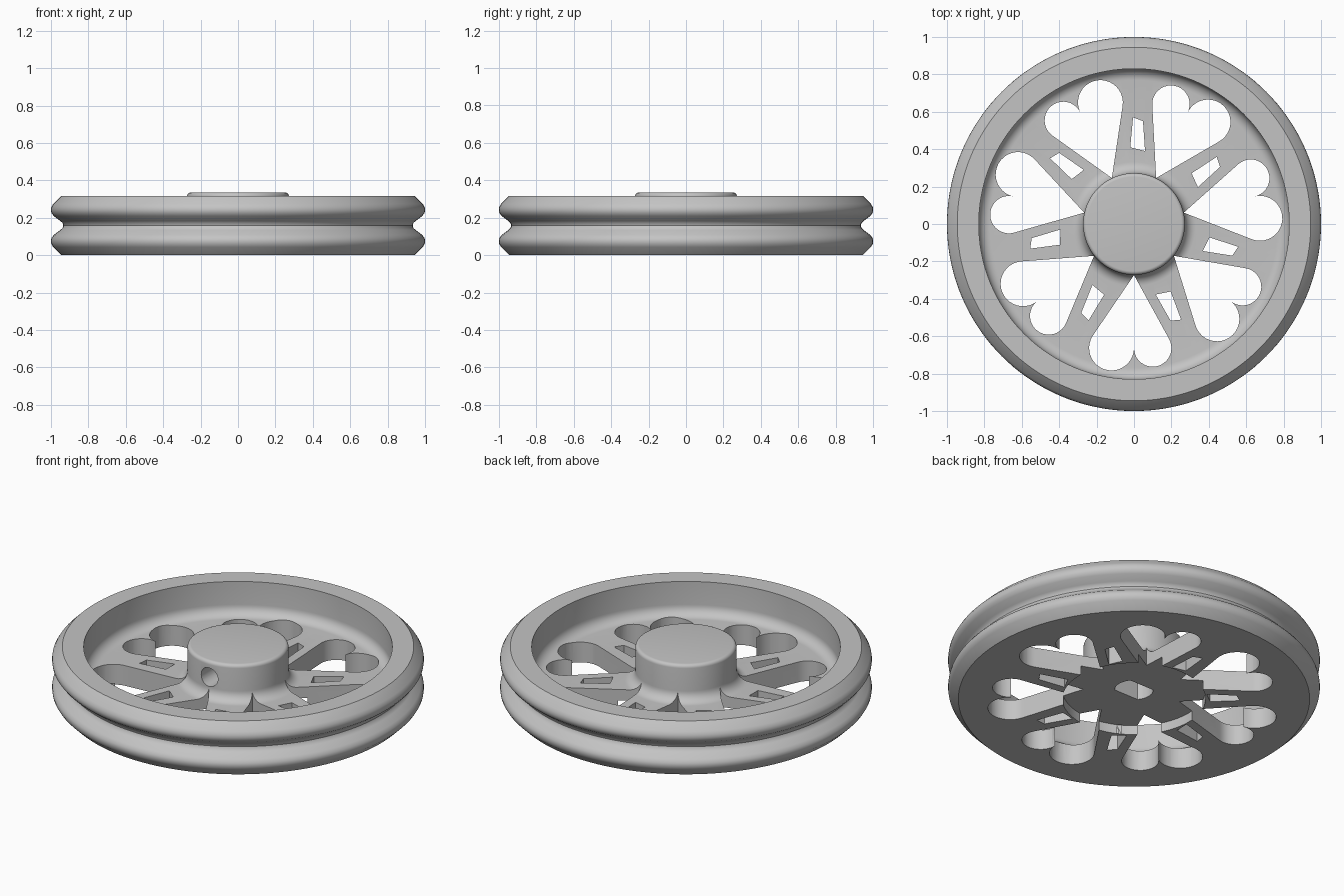
import bpy, bmesh
from math import pi, cos, sin, atan2, acos, hypot, radians
from mathutils import Matrix, Vector

old = bpy.data.objects.get("Cube")
if old:
    bpy.data.objects.remove(old, do_unlink=True)

HEIGHT, WEB, SPOKES = 0.317, 0.12, 7
HUB_R, RIM_R, FILLET = 0.272, 0.83, 0.06

grey = bpy.data.materials.new("plain_grey")
grey.use_nodes = True
colour = (0.55, 0.55, 0.55, 1)
grey.diffuse_color = colour
grey.node_tree.nodes["Principled BSDF"].inputs["Base Color"].default_value = colour


def arc(cx, cy, r, start, end, n):
    """Points on an arc, angles in radians."""
    return [(cx + r * cos(start + (end - start) * i / n),
             cy + r * sin(start + (end - start) * i / n)) for i in range(n + 1)]


def make_object(name, bm):
    bmesh.ops.recalc_face_normals(bm, faces=bm.faces)
    mesh = bpy.data.meshes.new(name)
    bm.to_mesh(mesh)
    bm.free()
    obj = bpy.data.objects.new(name, mesh)
    bpy.context.collection.objects.link(obj)
    mesh.materials.append(grey)
    return obj


def add_prism(bm, outline, z0, z1, matrix=Matrix()):
    """Closed outline extruded from z0 to z1."""
    face = bm.faces.new([bm.verts.new(matrix @ Vector((x, y, z0))) for x, y in outline])
    made = bmesh.ops.extrude_face_region(bm, geom=[face])["geom"]
    verts = [v for v in made if isinstance(v, bmesh.types.BMVert)]
    bmesh.ops.translate(bm, verts=verts, vec=matrix.to_3x3() @ Vector((0, 0, z1 - z0)))


def prism(name, outline, z0, z1, matrix=Matrix()):
    bm = bmesh.new()
    add_prism(bm, outline, z0, z1, matrix)
    return make_object(name, bm)


# Wheel body: lathed half section with a grooved rim, thin web and raised hub
lip = [(0.945, 0), (0.988, 0.043), (0.998, 0.06), (1, 0.075), (0.998, 0.09),
       (0.985, 0.108), (0.95, 0.134), (0.938, 0.145)]
section = [(0, 0)] + lip + [(0.934, HEIGHT / 2)]
section += [(r, HEIGHT - z) for r, z in reversed(lip)]
section += [(RIM_R, HEIGHT)]
section += arc(RIM_R - FILLET, WEB + FILLET, FILLET, 0, -pi / 2, 8)
section += arc(HUB_R + FILLET, WEB + FILLET, FILLET, -pi / 2, -pi, 8)
section += arc(HUB_R - 0.02, HEIGHT - 0.002, 0.02, 0, pi / 2, 5)
section += [(0, HEIGHT + 0.018)]

bm = bmesh.new()
verts = [bm.verts.new((r, 0, z)) for r, z in section]
edges = [bm.edges.new(pair) for pair in zip(verts, verts[1:])]
bmesh.ops.spin(bm, geom=verts + edges, cent=(0, 0, 0), axis=(0, 0, 1),
               angle=2 * pi, steps=144, use_duplicate=False)
bmesh.ops.remove_doubles(bm, verts=bm.verts, dist=0.0001)
wheel = make_object("pulley_wheel", bm)


# Heart shaped openings between the spokes, and a small slot in each spoke
def heart(tip, y, left_r, right_r):
    def tangent(cx, r, side):
        dx, dy = -cx, tip - y
        return atan2(dy, dx) + side * acos(r / hypot(dx, dy))
    left = arc(-left_r, y, left_r, tangent(-left_r, left_r, 1), 2 * pi, 20)
    right = arc(right_r, y, right_r, pi, tangent(right_r, right_r, -1) + 2 * pi, 20)
    return [(0, tip)] + left + right[1:]


slot = [(-0.005, 0.57), (0.048, 0.55), (0.059, 0.39), (-0.02, 0.41)]
bm = bmesh.new()
for k in range(SPOKES):
    turn = Matrix.Rotation(2 * pi * k / SPOKES, 4, 'Z')
    add_prism(bm, heart(-0.273, -0.663, 0.12, 0.1), -0.1, 0.6, turn)
    add_prism(bm, slot, -0.1, 0.6, turn)
openings = make_object("web_openings_cutter", bm)

# Round recess under the hub, flat-sided shaft bore and set screw hole
recess = prism("recess_cutter", arc(0, 0, 0.385, 0, 2 * pi, 96)[:-1], -0.1, 0.055)
flat = atan2(0.066, 0.08)
bore_outline = (arc(0, 0, 0.104, -flat, flat, 10)
                + arc(0, 0, 0.104, pi - flat, pi + flat, 10))
bore = prism("bore_cutter", bore_outline, -0.05, 0.28)
side = Matrix.Translation((0, 0, 0.24)) @ Matrix.Rotation(radians(90), 4, 'X')
screw = prism("screw_hole_cutter", arc(0, 0, 0.055, 0, 2 * pi, 32)[:-1], 0.02, 0.5, side)

bpy.context.view_layer.objects.active = wheel
for cutter in (openings, recess, bore, screw):
    cutter.hide_render = True
    mod = wheel.modifiers.new(cutter.name, 'BOOLEAN')
    mod.operation = 'DIFFERENCE'
    mod.solver = 'EXACT'
    mod.object = cutter
    bpy.ops.object.modifier_apply(modifier=mod.name)
    bpy.data.objects.remove(cutter, do_unlink=True)

# Smooth shading with crisp edges
bpy.ops.object.select_all(action='DESELECT')
wheel.select_set(True)
bpy.ops.object.shade_smooth_by_angle(angle=radians(32))
